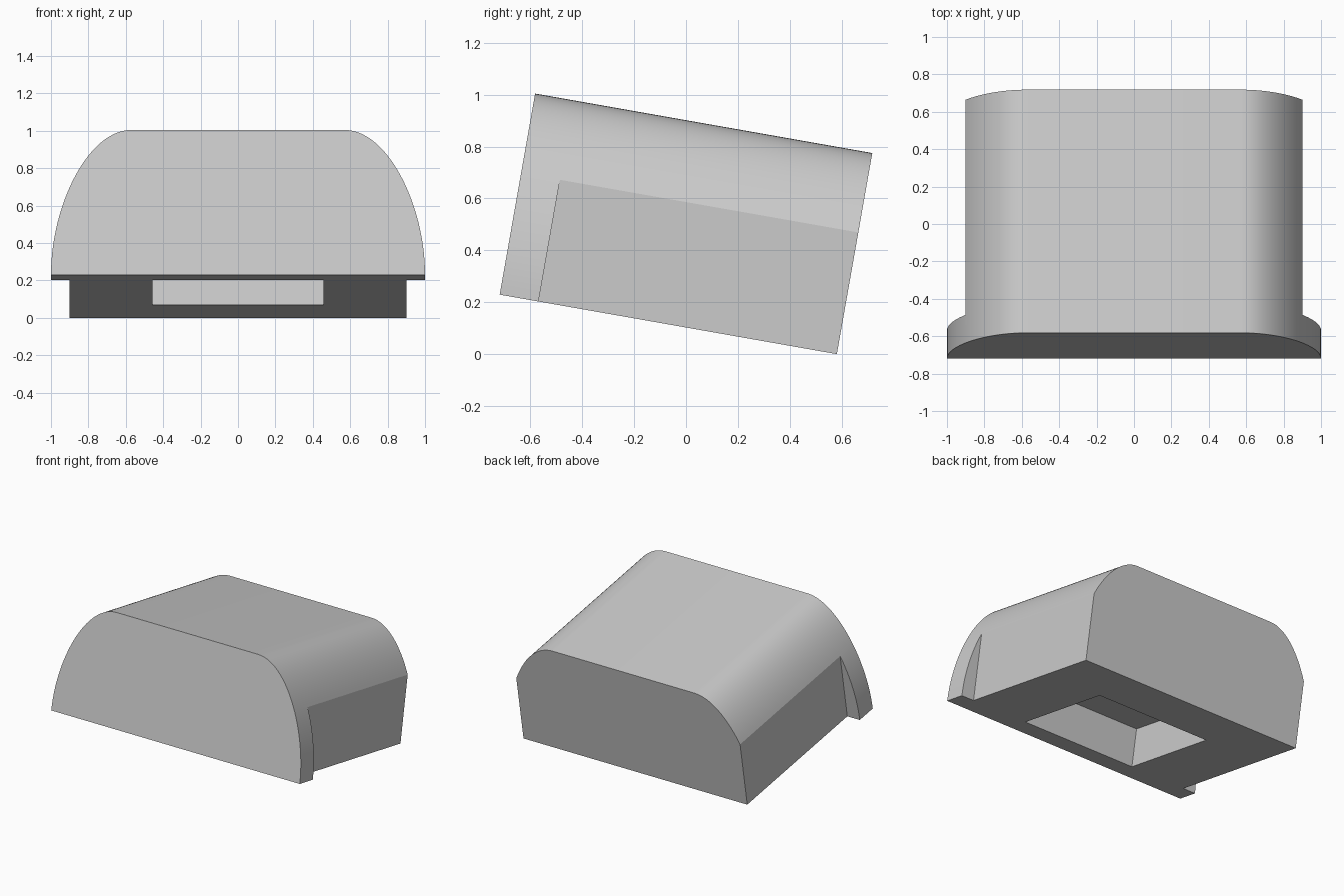
import bpy, bmesh, math
from mathutils import Vector, Matrix

cube = bpy.data.objects.get("Cube")
if cube:
    bpy.data.objects.remove(cube, do_unlink=True)

LENGTH, HEIGHT, RIM = 1.32, 0.787, 0.152

grey = bpy.data.materials.new("light grey")
grey.use_nodes = True
grey.diffuse_color = (0.6, 0.6, 0.6, 1)
grey.node_tree.nodes["Principled BSDF"].inputs["Base Color"].default_value = (0.6, 0.6, 0.6, 1)


def new_object(name, bm):
    bmesh.ops.recalc_face_normals(bm, faces=bm.faces)
    mesh = bpy.data.meshes.new(name)
    bm.to_mesh(mesh)
    bm.free()
    mesh.materials.append(grey)
    obj = bpy.data.objects.new(name, mesh)
    bpy.context.collection.objects.link(obj)
    return obj


def box(name, low, high):
    bm = bmesh.new()
    bmesh.ops.create_cube(bm, size=1)
    low, high = Vector(low), Vector(high)
    bmesh.ops.scale(bm, vec=high - low, verts=bm.verts)
    bmesh.ops.translate(bm, vec=(low + high) / 2, verts=bm.verts)
    return new_object(name, bm)


def shoulder(t):
    # Cubic curve from the bottom corner up to the flat roof
    points = [Vector(p) for p in ((1, 0), (1, 0.38), (0.8, HEIGHT), (0.57, HEIGHT))]
    return sum((math.comb(3, i) * t**i * (1 - t)**(3 - i) * p
                for i, p in enumerate(points)), Vector((0, 0)))


# Domed housing: mirrored shoulder profile extruded front to back
half = [shoulder(i / 28) for i in range(29)]
profile = [(p.x, p.y) for p in half] + [(-p.x, p.y) for p in reversed(half)]
bm = bmesh.new()
face = bm.faces.new([bm.verts.new((x, 0, z)) for x, z in profile])
extruded = bmesh.ops.extrude_face_region(bm, geom=[face], use_keep_orig=True)
bmesh.ops.translate(bm, vec=(0, LENGTH, 0),
                    verts=[v for v in extruded["geom"] if isinstance(v, bmesh.types.BMVert)])
housing = new_object("housing", bm)

# Flat sides behind the front rim, and the pocket in the underside
cutters = [box("side_cutter", (min(s * 0.9, s * 1.3), RIM, -0.3),
               (max(s * 0.9, s * 1.3), LENGTH + 0.3, HEIGHT + 0.3)) for s in (-1, 1)]
cutters.append(box("pocket_cutter", (-0.457, 0.155, -0.3), (0.457, 0.925, 0.27)))

bpy.ops.object.select_all(action="DESELECT")
bpy.context.view_layer.objects.active = housing
housing.select_set(True)
for cutter in cutters:
    cutter.hide_render = True
    mod = housing.modifiers.new("cut", "BOOLEAN")
    mod.operation = "DIFFERENCE"
    mod.solver = "EXACT"
    mod.object = cutter
    bpy.ops.object.modifier_apply(modifier=mod.name)
    bpy.data.objects.remove(cutter, do_unlink=True)

# Tip the housing towards the back and set it on the ground
tilt = math.radians(10)
housing.data.transform(Matrix.Rotation(-tilt, 4, "X"))
low = min(v.co.z for v in housing.data.vertices)
ys = [v.co.y for v in housing.data.vertices]
housing.data.transform(Matrix.Translation((0, -(min(ys) + max(ys)) / 2, -low)))

bpy.ops.object.shade_smooth_by_angle(angle=math.radians(20))
